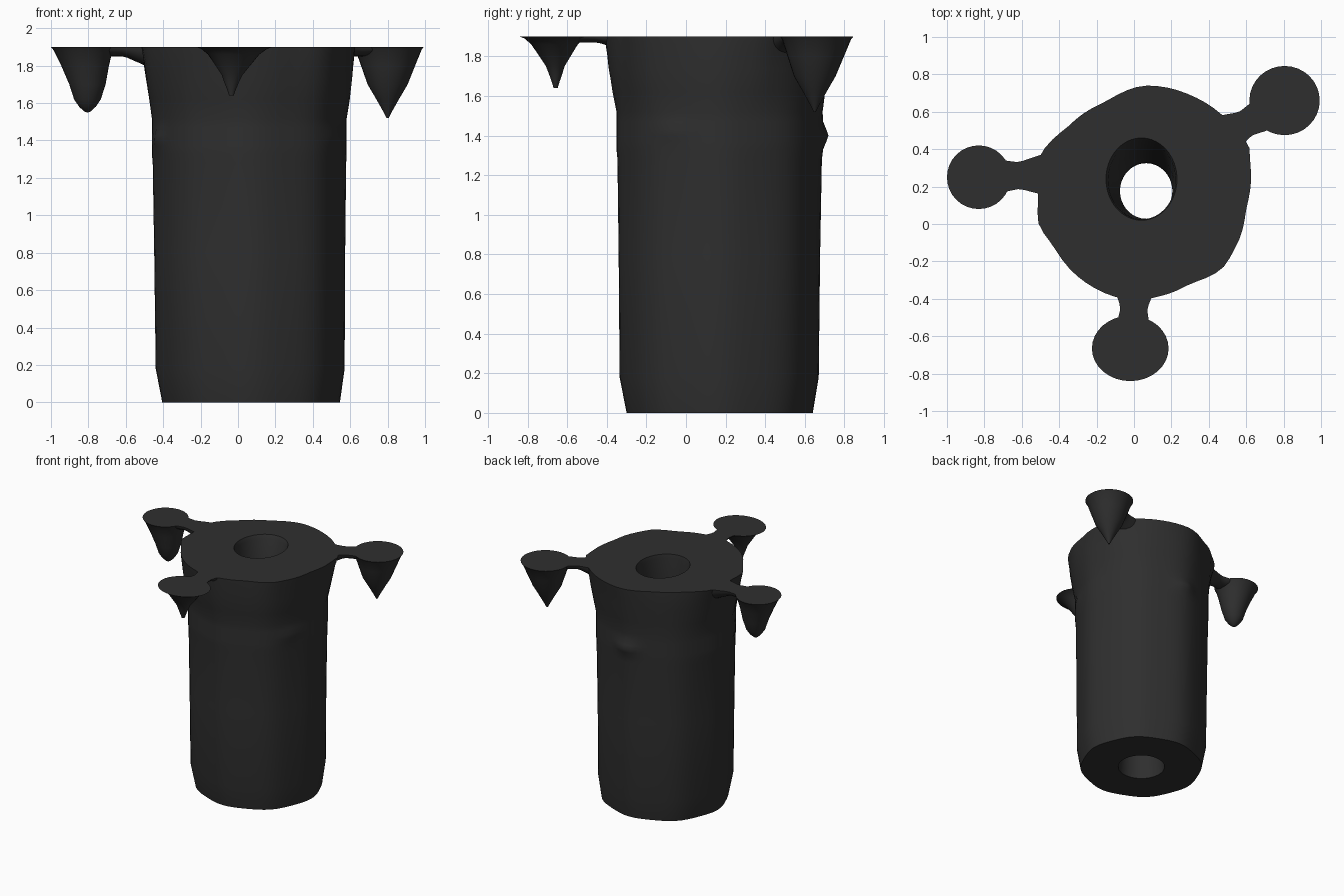
import bpy, bmesh, math
from mathutils import Vector

if "Cube" in bpy.data.objects:
    bpy.data.objects.remove(bpy.data.objects["Cube"])

mat = bpy.data.materials.new("charcoal grey")
mat.diffuse_color = (0.028, 0.028, 0.028, 1)
mat.use_nodes = True
mat.node_tree.nodes["Principled BSDF"].inputs["Base Color"].default_value = mat.diffuse_color
TOP = 1.90
N = 64
ANG = [2 * math.pi * i / N for i in range(N)]


def loft(name, rings, closed=False, angle=40):
    """Skin a list of rings; close into a tube-ring or cap both ends."""
    bm = bmesh.new()
    vs = [[bm.verts.new(p) for p in r] for r in rings]
    n = len(rings[0])
    pairs = list(zip(vs, vs[1:]))
    if closed:
        pairs.append((vs[-1], vs[0]))
    for a, b in pairs:
        for i in range(n):
            j = (i + 1) % n
            bm.faces.new((a[i], a[j], b[j], b[i]))
    if not closed:
        bm.faces.new(vs[0])
        bm.faces.new(vs[-1])
    bmesh.ops.recalc_face_normals(bm, faces=bm.faces)
    me = bpy.data.meshes.new(name)
    bm.to_mesh(me)
    bm.free()
    me.materials.append(mat)
    ob = bpy.data.objects.new(name, me)
    bpy.context.collection.objects.link(ob)
    bpy.ops.object.select_all(action='DESELECT')
    ob.select_set(True)
    bpy.context.view_layer.objects.active = ob
    bpy.ops.object.shade_smooth_by_angle(angle=math.radians(angle))
    return ob


def smooth_lookup(table, t):
    """Smooth interpolation in rows of (t, values...)."""
    for a, b in zip(table, table[1:]):
        if t <= b[0]:
            k = (t - a[0]) / (b[0] - a[0])
            k = k * k * (3 - 2 * k) * 0.5 + k * 0.5
            return [p + (q - p) * k for p, q in zip(a[1:], b[1:])]
    return list(table[-1][1:])


# Wavy outline of the top plate, turned into radius by angle
CX, CY = 0.07, 0.18
outline = [(.06, .74), (.30, .69), (.45, .60), (.56, .50), (.62, .40), (.62, .32),
           (.60, .08), (.55, -.11), (.47, -.24), (.30, -.32), (.16, -.38),
           (0, -.41), (-.13, -.38), (-.29, -.29), (-.43, -.12), (-.51, 0),
           (-.51, .16), (-.51, .35), (-.33, .54), (-.16, .65)]
polar = sorted((math.atan2(y - CY, x - CX) % (2 * math.pi), math.hypot(x - CX, y - CY))
               for x, y in outline)
polar = ([(polar[-1][0] - 2 * math.pi, polar[-1][1])] + polar
         + [(polar[0][0] + 2 * math.pi, polar[0][1])])

# Small knobs on the wall: angle, height, amount, angular width
bumps = [(90, 1.40, .032, 9), (200, 1.41, .02, 8), (-28, 1.42, .012, 9)]


def outer_ring(z, x0, x1, y0, y1, blend):
    cx, cy, rx, ry = (x0 + x1) / 2, (y0 + y1) / 2, (x1 - x0) / 2, (y1 - y0) / 2
    ring = []
    for a in ANG:
        f = 1 + 0.012 * (math.cos(8 * a) - 1)
        for deg, bz, amt, wid in bumps:
            d = (math.degrees(a) - deg + 180) % 360 - 180
            f += amt / .5 * math.exp(-(d / wid) ** 2 - ((z - bz) / .045) ** 2)
        r = smooth_lookup(polar, a)[0]
        p = Vector((cx + rx * f * math.cos(a), cy + ry * f * math.sin(a), z))
        q = Vector((CX + r * math.cos(a), CY + r * math.sin(a), z))
        ring.append(p.lerp(q, blend))
    return ring


def inner_ring(z, cx, cy, rx, ry):
    return [Vector((cx + rx * math.cos(a), cy + ry * math.sin(a), z)) for a in ANG]


# Body: outer wall upward, then the bore downward
wall = [(0, -.405, .545, -.30, .64, 0), (.18, -.44, .57, -.335, .67, 0),
        (.8, -.448, .573, -.34, .677, 0), (1.28, -.453, .576, -.343, .683, .05)]
wall += [(z, -.455, .577, -.345, .684, .1) for z in (1.33, 1.37, 1.40, 1.43, 1.47, 1.52)]
wall += [(1.62, -.462, .59, -.36, .69, .25), (1.74, -.475, .60, -.375, .70, .5),
         (1.81, -.485, .605, -.38, .705, .65), (1.86, -.49, .61, -.385, .71, .85),
         (TOP, -.5, .62, -.39, .72, 1)]
bore = [(TOP, .04, .24, .19, .22), (1.87, .042, .235, .18, .21), (1.6, .05, .205, .165, .18),
        (1.2, .065, .178, .14, .15), (.6, .065, .175, .14, .15), (0, .068, .17, .18, .18)]
loft("body", [outer_ring(*w) for w in wall] + [inner_ring(*b) for b in bore], closed=True)


# Necks: flat-topped bridges from the plate to each lobe
NECK = [(0, .20, .26), (.35, .10, .09), (.55, .072, .05), (.75, .088, .05), (1, .14, .05)]


def neck(name, start, end, thin):
    s, e = Vector((*start, TOP)), Vector((*end, TOP))
    side = (e - s).normalized().cross(Vector((0, 0, 1)))
    rings = []
    for k in range(17):
        t = k / 16
        w, d = smooth_lookup(NECK, t)
        c = s.lerp(e, t)
        rings.append([c + side * w * math.cos(math.pi * i / 12)
                      - Vector((0, 0, d * thin * math.sin(math.pi * i / 12)))
                      for i in range(13)])
    loft(name, rings)


# Lobes: flat discs tapering down to a hanging point
def lobe(name, centre, rx, ry, tip, profile):
    rings = []
    for z, f in profile:
        k = min(1, (TOP - z) / .2)
        cx = centre[0] + (tip[0] - centre[0]) * k
        cy = centre[1] + (tip[1] - centre[1]) * k
        rings.append([Vector((cx + rx * f * math.cos(a), cy + ry * f * math.sin(a), z))
                      for a in ANG[::2]])
    loft(name, rings)


neck("right_neck", (.36, .41), (.79, .64), 1)
neck("left_neck", (-.33, .27), (-.85, .25), 1)
neck("front_neck", (.01, -.20), (-.01, -.66), .6)

lobe("right_lobe", (.805, .66), .188, .185, (.80, .65),
     [(TOP, 1), (1.885, .94), (1.8, .77), (1.7, .57), (1.62, .32), (1.56, .14), (1.52, .03)])
lobe("left_lobe", (-.83, .25), .17, .17, (-.805, .25),
     [(TOP, 1), (1.88, .92), (1.8, .75), (1.7, .57), (1.62, .42), (1.58, .26), (1.555, .10), (1.55, .02)])
lobe("front_lobe", (-.02, -.665), .205, .175, (-.035, -.658),
     [(TOP, 1), (1.89, .86), (1.86, .67), (1.8, .45), (1.75, .27), (1.71, .19), (1.67, .11), (1.64, .06)])
